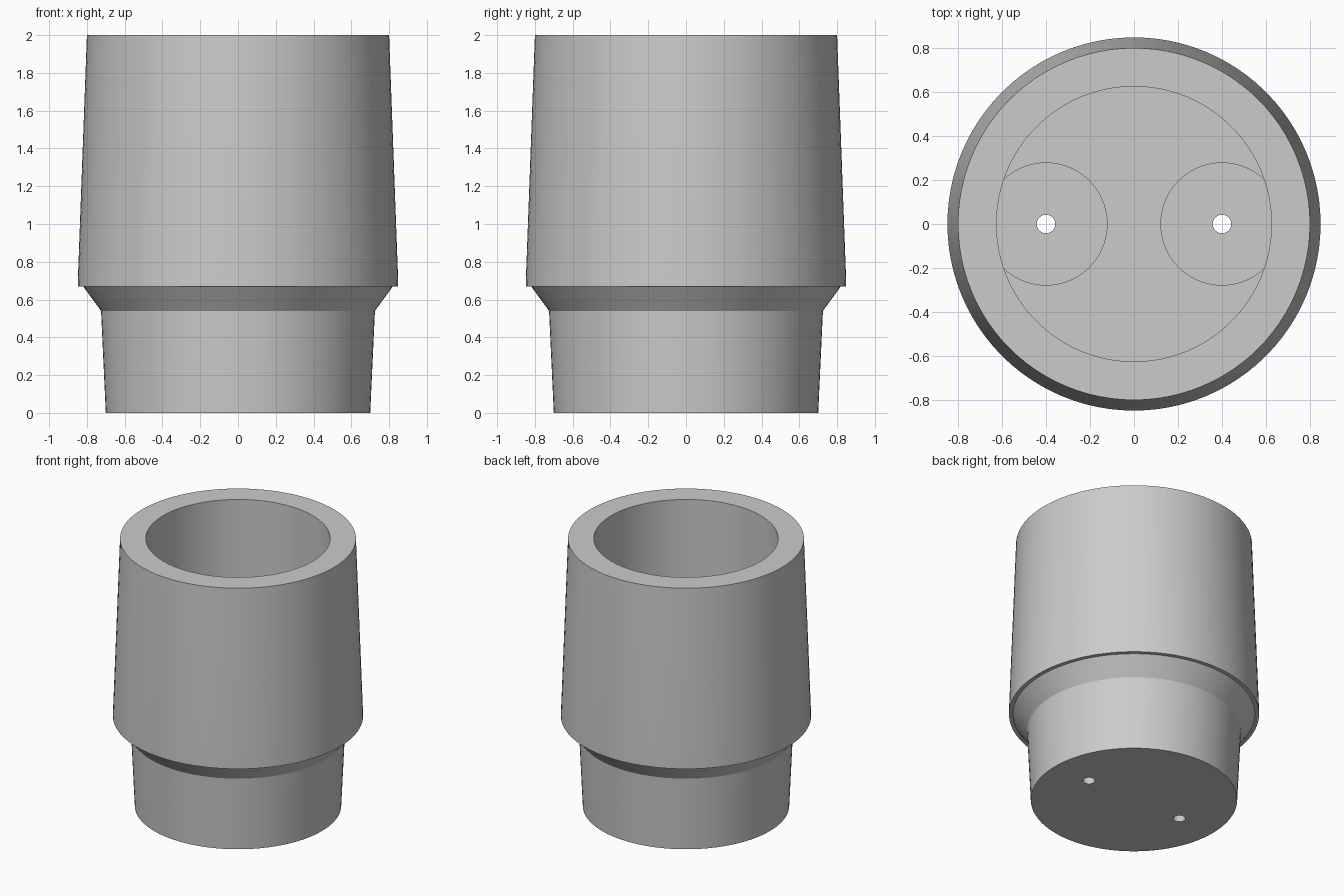
import bpy
import math

cube = bpy.data.objects.get("Cube")
if cube:
    bpy.data.objects.remove(cube)

SEGMENTS = 96

grey = bpy.data.materials.new("plain grey")
grey.use_nodes = True
COLOUR = (0.6, 0.6, 0.6, 1)
grey.diffuse_color = COLOUR
grey.node_tree.nodes["Principled BSDF"].inputs["Base Color"].default_value = COLOUR


def lathe(name, profile):
    """Spin a profile that starts and ends on the z axis into a closed solid."""
    verts, rings = [], []
    for r, z in profile:
        count = SEGMENTS if r > 0 else 1
        rings.append([len(verts) + i for i in range(count)])
        for i in range(count):
            a = 2 * math.pi * i / SEGMENTS
            verts.append((r * math.cos(a), r * math.sin(a), z))
    faces = []
    for low, high in zip(rings, rings[1:]):
        if len(low) == 1:
            faces.append(high[::-1])
        elif len(high) == 1:
            faces.append(low)
        else:
            for i in range(SEGMENTS):
                j = (i + 1) % SEGMENTS
                faces.append((low[i], low[j], high[j], high[i]))
    mesh = bpy.data.meshes.new(name)
    mesh.from_pydata(verts, [], faces)
    mesh.materials.append(grey)
    obj = bpy.data.objects.new(name, mesh)
    bpy.context.collection.objects.link(obj)
    return obj


def cylinder(name, radius, x, bottom, top):
    bpy.ops.mesh.primitive_cylinder_add(
        vertices=64, radius=radius, depth=top - bottom,
        location=(x, 0, (bottom + top) / 2))
    obj = bpy.context.object
    obj.name = name
    obj.data.materials.append(grey)
    return obj


def combine(target, tool, operation):
    tool.hide_render = True
    mod = target.modifiers.new(operation.lower(), "BOOLEAN")
    mod.operation = operation
    mod.solver = "EXACT"
    mod.object = tool
    bpy.context.view_layer.objects.active = target
    bpy.ops.object.modifier_apply(modifier=mod.name)
    bpy.data.objects.remove(tool)


# Tapered cup with narrow neck, flared shoulder, lip and straight bore
FLOOR = 0.12
cup = lathe("stepped_cup", [
    (0, 0), (0.70, 0), (0.725, 0.54), (0.82, 0.67), (0.848, 0.67),
    (0.848, 0.70), (0.80, 2), (0.625, 2), (0.625, FLOOR), (0, FLOOR)])

# Round floor bosses, merged into the wall, each with a drain hole
for x in (-0.4, 0.4):
    combine(cup, cylinder("floor_boss", 0.28, x, 0.06, 0.22), "UNION")
for x in (-0.4, 0.4):
    combine(cup, cylinder("drain_hole_cutter", 0.042, x, -0.1, 0.5), "DIFFERENCE")

bpy.ops.object.select_all(action="DESELECT")
cup.select_set(True)
bpy.context.view_layer.objects.active = cup
bpy.ops.object.shade_smooth_by_angle(angle=math.radians(30))
